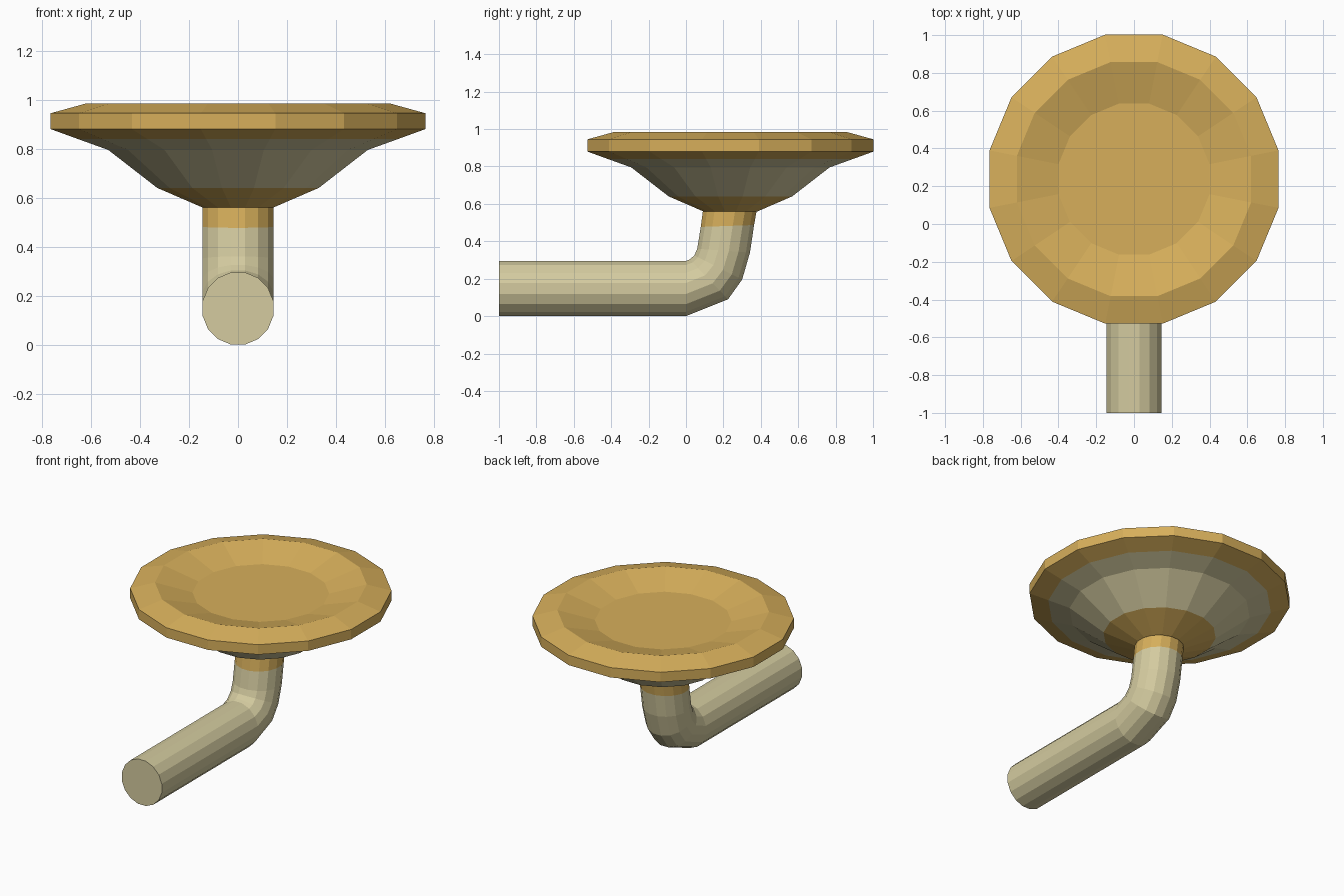
import bpy, math
from mathutils import Vector

if "Cube" in bpy.data.objects:
    bpy.data.objects.remove(bpy.data.objects["Cube"])

SIDES = 16
APO = math.cos(math.pi / SIDES)  # extents below are measured across flats


def material(name, col):
    m = bpy.data.materials.new(name)
    m.diffuse_color = (*col, 1)
    m.use_nodes = True
    m.node_tree.nodes["Principled BSDF"].inputs["Base Color"].default_value = m.diffuse_color
    return m


gold = material("gold", (0.68, 0.43, 0.105))
beige = material("pale beige", (0.66, 0.60, 0.35))


def ring(center, u, v):
    """16-sided loop spanned by the half-extent vectors u and v."""
    c, u, v = Vector(center), Vector(u) / APO, Vector(v) / APO
    angles = [(i + 0.5) * 2 * math.pi / SIDES for i in range(SIDES)]
    return [c + u * math.cos(a) + v * math.sin(a) for a in angles]


def loft(name, rings, band_mats):
    """Skin consecutive rings, cap both ends; one material index per band."""
    verts = [p for r in rings for p in r]
    faces, mats = [list(reversed(range(SIDES)))], [band_mats[0]]
    for k in range(len(rings) - 1):
        for i in range(SIDES):
            j = (i + 1) % SIDES
            a, b = k * SIDES, (k + 1) * SIDES
            faces.append([a + i, a + j, b + j, b + i])
            mats.append(band_mats[k])
    last = (len(rings) - 1) * SIDES
    faces.append(list(range(last, last + SIDES)))
    mats.append(band_mats[-1])
    me = bpy.data.meshes.new(name)
    me.from_pydata(verts, [], faces)
    me.materials.append(gold)
    me.materials.append(beige)
    for p, m in zip(me.polygons, mats):
        p.material_index = m
    ob = bpy.data.objects.new(name, me)
    bpy.context.collection.objects.link(ob)
    return ob


# Dish: (radius, height) profile, underside to bowl floor
profile = [(0.145, 0.56), (0.33, 0.64), (0.53, 0.795), (0.655, 0.84),
           (0.765, 0.88), (0.765, 0.945), (0.62, 0.985), (0.40, 0.922)]
loft("dish", [ring((0, 0.2375, z), (r, 0, 0), (0, r, 0)) for r, z in profile],
     [0, 1, 1, 0, 0, 0, 0])

# Bent pipe: inner and outer side points (y, z) of each section
sections = [((-1, 0.295), (-1, 0.0)), ((0, 0.295), (0, 0.0)),
            ((0.02, 0.303), (0.225, 0.09)), ((0.045, 0.325), (0.30, 0.195)),
            ((0.06, 0.36), (0.342, 0.34)), ((0.079, 0.477), (0.364, 0.487)),
            ((0.09, 0.56), (0.377, 0.56))]
pipe_rings = []
for (yi, zi), (yo, zo) in sections:
    inner, outer = Vector((0, yi, zi)), Vector((0, yo, zo))
    pipe_rings.append(ring((inner + outer) / 2, (0.145, 0, 0), (inner - outer) / 2))
pipe = loft("bent_pipe", pipe_rings, [1, 1, 1, 1, 1, 0])

# Turn the pipe skin outward
pipe.data.update()
import bmesh
bm = bmesh.new()
bm.from_mesh(pipe.data)
bmesh.ops.recalc_face_normals(bm, faces=bm.faces)
bm.to_mesh(pipe.data)
bm.free()
